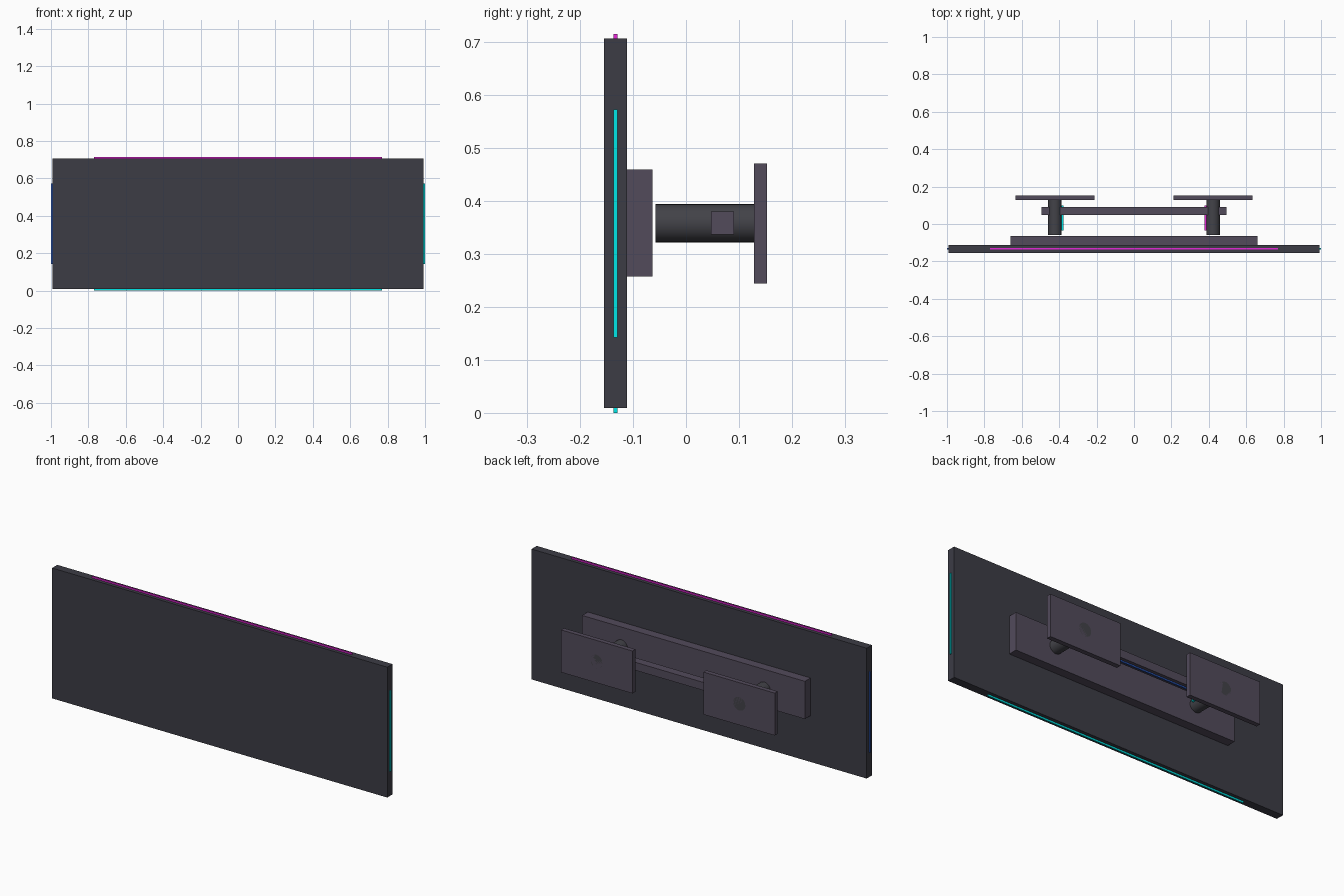
import bpy
from math import radians

if "Cube" in bpy.data.objects:
    bpy.data.objects.remove(bpy.data.objects["Cube"])


def material(name, rgb):
    m = bpy.data.materials.new(name)
    m.diffuse_color = (*rgb, 1)
    m.use_nodes = True
    m.node_tree.nodes["Principled BSDF"].inputs["Base Color"].default_value = m.diffuse_color
    return m


PANEL = material("dark_panel", (0.045, 0.045, 0.06))
METAL = material("dark_metal", (0.055, 0.055, 0.065))
FRAME = material("frame_grey", (0.085, 0.07, 0.105))
CYAN = material("cyan_glow", (0.0, 0.8, 0.8))
PINK = material("magenta_glow", (0.8, 0.02, 0.7))
BLUE = material("blue_glow", (0.03, 0.12, 0.6))


def box(name, x, y, z, mat):
    """Box from (min, max) ranges on each axis."""
    bpy.ops.mesh.primitive_cube_add(size=1, location=[sum(r) / 2 for r in (x, y, z)])
    o = bpy.context.object
    o.name = name
    o.scale = [r[1] - r[0] for r in (x, y, z)]
    bpy.ops.object.transform_apply(location=False, rotation=False, scale=True)
    o.data.materials.append(mat)
    return o


# Sign panel and the block behind it
box("sign_panel", (-0.993, 0.993), (-0.155, -0.111), (0.009, 0.707), PANEL)
box("back_block", (-0.66, 0.66), (-0.111, -0.063), (0.257, 0.459), FRAME)

# Glowing strips around the panel edge
EDGE_Y = (-0.1365, -0.1295)
box("top_strip", (-0.77, 0.77), EDGE_Y, (0.700, 0.715), PINK)
box("bottom_strip", (-0.77, 0.77), EDGE_Y, (0.0, 0.016), CYAN)
box("right_strip", (0.986, 1.0), EDGE_Y, (0.142, 0.573), CYAN)
box("left_strip", (-1.0, -0.986), EDGE_Y, (0.142, 0.573), BLUE)

# Cross bar with a strip along its underside
box("cross_bar", (-0.495, 0.495), (0.047, 0.091), (0.337, 0.380), FRAME)
box("bar_strip", (-0.38, 0.38), (0.065, 0.073), (0.330, 0.340), BLUE)

# Mounting arms, wall plates and arm strips on both sides
for side, s, glow in (("right", 1, PINK), ("left", -1, CYAN)):
    bpy.ops.mesh.primitive_cylinder_add(
        vertices=32, radius=0.036, depth=0.211,
        location=(s * 0.423, 0.0475, 0.358), rotation=(radians(90), 0, 0))
    arm = bpy.context.object
    arm.name = side + "_arm"
    arm.data.materials.append(METAL)
    bpy.ops.object.shade_smooth_by_angle()
    box(side + "_wall_plate", sorted((s * 0.21, s * 0.633)), (0.128, 0.153), (0.244, 0.471), FRAME)
    box(side + "_arm_strip", sorted((s * 0.376, s * 0.389)), (-0.035, 0.1), (0.354, 0.362), glow)
